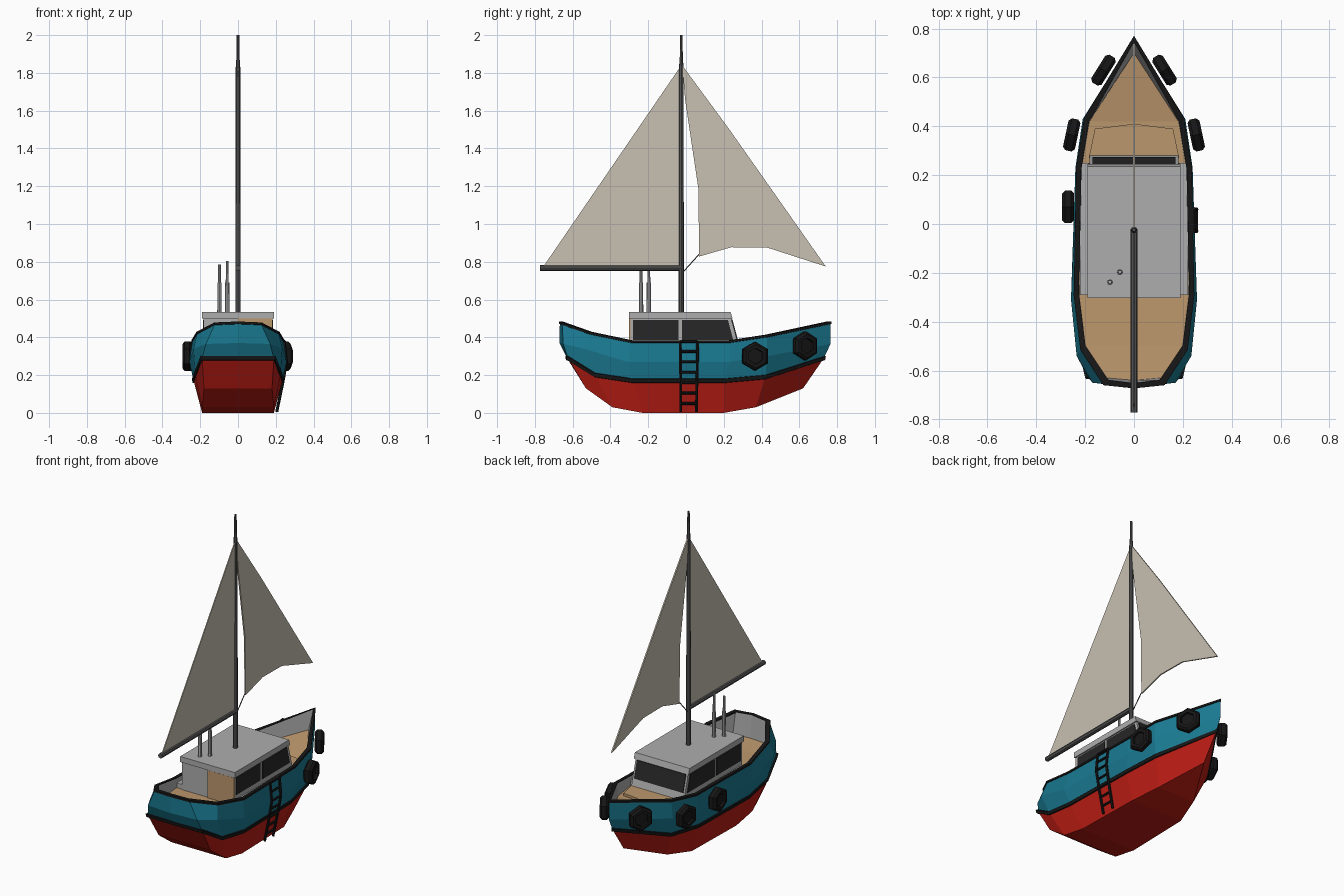
import bpy, bmesh, math
from mathutils import Vector, Matrix

if "Cube" in bpy.data.objects:
    bpy.data.objects.remove(bpy.data.objects["Cube"])


def mat(name, r, g, b):
    m = bpy.data.materials.new(name)
    m.diffuse_color = (r, g, b, 1)
    m.use_nodes = True
    m.node_tree.nodes["Principled BSDF"].inputs["Base Color"].default_value = m.diffuse_color
    return m


BLUE = mat("blue_paint", 0.01, 0.19, 0.28)
RED = mat("red_paint", 0.50, 0.012, 0.007)
BLACK = mat("black_rubber", 0.008, 0.008, 0.008)
TAN = mat("deck_wood", 0.50, 0.31, 0.15)
SAIL = mat("sail_cloth", 0.58, 0.53, 0.44)
GLASS = mat("dark_glass", 0.02, 0.02, 0.02)
DARK = mat("dark_spar", 0.09, 0.09, 0.09)
GREY = mat("light_grey", 0.42, 0.42, 0.42)


def mesh(name, verts, faces, m, fix=False):
    me = bpy.data.meshes.new(name)
    me.from_pydata([tuple(v) for v in verts], [], faces)
    if fix:
        bm = bmesh.new()
        bm.from_mesh(me)
        bmesh.ops.recalc_face_normals(bm, faces=bm.faces)
        bm.to_mesh(me)
        bm.free()
    me.materials.append(m)
    ob = bpy.data.objects.new(name, me)
    bpy.context.collection.objects.link(ob)
    return ob


def prism(name, pts, lo, hi, m, axis=0):
    """Extrude a 2D outline along axis 0 (pts are y,z) or axis 2 (pts are x,y)."""
    n = len(pts)
    put = (lambda p, t: (t, *p)) if axis == 0 else (lambda p, t: (*p, t))
    verts = [put(p, t) for t in (lo, hi) for p in pts]
    faces = [tuple(range(n)), tuple(range(n, 2 * n))]
    faces += [(i, (i + 1) % n, n + (i + 1) % n, n + i) for i in range(n)]
    return mesh(name, verts, faces, m, True)


def box(name, x, y, z, m):
    return prism(name, [(y[0], z[0]), (y[1], z[0]), (y[1], z[1]), (y[0], z[1])], x[0], x[1], m)


def rod(name, p, q, r1, r2, m, n=8):
    p, q = Vector(p), Vector(q)
    d = q - p
    me = bpy.data.meshes.new(name)
    bm = bmesh.new()
    M = Matrix.Translation((p + q) / 2) @ d.to_track_quat('Z', 'Y').to_matrix().to_4x4()
    bmesh.ops.create_cone(bm, cap_ends=True, segments=n, radius1=r1, radius2=r2, depth=d.length, matrix=M)
    bm.to_mesh(me)
    bm.free()
    me.materials.append(m)
    ob = bpy.data.objects.new(name, me)
    bpy.context.collection.objects.link(ob)
    return ob


# Hull lines: bow, five right-hand stations, stern centre; mirrored to a ring of 12
def ring(half):
    return half + [(-x, y, z) for x, y, z in reversed(half[1:-1])]


def shift(r, d, dz):
    return [(x + d * ((x > 0) - (x < 0)), y + d * y / 0.65, z + dz) for x, y, z in r]


def loft(name, rings, m, cap=None):
    n = 12
    verts = [v for r in rings for v in r]
    faces = [(k*n+i, k*n+n+i, k*n+n+(i+1) % n, k*n+(i+1) % n)
             for k in range(len(rings) - 1) for i in range(n)]
    return mesh(name, verts, faces + (cap or []), m)


CAP = [(0, 1, 11), (1, 2, 10, 11), (2, 3, 9, 10), (3, 4, 8, 9), (4, 5, 6, 7, 8)]
chine = ring([(0, .62, .13), (.13, .37, .03), (.18, .2, 0), (.19, -.23, 0),
              (.19, -.39, .03), (.18, -.53, .13), (0, -.53, .13)])
water = ring([(0, .73, .29), (.19, .42, .19), (.225, .2, .17), (.235, -.28, .17),
              (.225, -.48, .20), (.19, -.625, .29), (0, -.63, .29)])
belly = ring([(0, .765, .365), (.21, .43, .30), (.24, .23, .27), (.258, -.31, .27),
              (.235, -.54, .34), (.17, -.65, .365), (0, -.67, .37)])
sheer = ring([(0, .765, .48), (.20, .43, .41), (.232, .23, .38), (.242, -.29, .38),
              (.215, -.51, .425), (.12, -.655, .475), (0, -.668, .48)])
inner = shift(sheer, -.016, 0)
deck = ring([(0, .70, .37), (.182, .42, .33), (.214, .23, .325), (.224, -.29, .325),
             (.198, -.50, .33), (.115, -.63, .34), (0, -.64, .34)])

loft("lower_hull", [chine, water], RED, CAP)
loft("upper_hull", [water, belly, sheer], BLUE)
loft("bulwark_lining", [inner, deck], GREY)
mesh("deck", deck, [tuple(reversed(f)) for f in CAP], TAN)
loft("waterline_band", [shift(water, 0, -.012), shift(water, .006, -.01),
                        shift(water, .009, .01), shift(water, 0, .012)], BLACK)
loft("rail", [shift(sheer, 0, -.01), shift(sheer, .005, -.008), shift(sheer, .005, .004),
              shift(inner, 0, .004), shift(inner, 0, -.006)], BLACK)

# Foredeck step and side decks
prism("foredeck_step", [(-.185, .27), (.185, .27), (.16, .39), (0, .41), (-.16, .39)], .32, .345, TAN, 2)
for s, side in ((1, "right"), (-1, "left")):
    box(side + "_side_deck", sorted((s * .17, s * .222)), (-.29, .25), (.31, .355), GREY)

# Cabin with roof, windows and door
slope = lambda z: .23 + (.535 - z) / .205 * .055
prism("cabin", [(-.295, .32), (-.295, .51), (slope(.51), .51), (slope(.32), .32)], -.182, .182, GREY)
prism("cabin_roof", [(-.303, .5), (-.303, .535), (.236, .535), (.246, .5)], -.19, .19, GREY)
prism("rear_side_windows", [(-.28, .385), (-.28, .492), (-.04, .492), (-.04, .385)], -.186, .186, GLASS)
prism("fore_side_windows", [(-.02, .385), (-.02, .492), (.222, .492), (.25, .385)], -.186, .186, GLASS)
prism("windscreen", [(slope(.39) - .02, .39), (slope(.39) + .005, .39),
                     (slope(.495) + .005, .495), (slope(.495) - .02, .495)], -.17, .17, GLASS)
box("cabin_door", (0, .182), (-.302, -.29), (.32, .499), TAN)

# Mast, boom and exhaust pipes
rod("mast", (0, -.025, .52), (0, -.025, 1.83), .014, .012, DARK)
rod("mast_taper", (0, -.025, 1.83), (0, -.025, 1.9), .012, .007, DARK)
rod("mast_tip", (0, -.025, 1.89), (0, -.025, 2.0), .008, .007, DARK)
rod("boom", (0, -.772, .767), (0, -.02, .767), .015, .015, DARK)
for i, (x, y, top) in enumerate([(-.057, -.197, .805), (-.098, -.238, .785)]):
    rod(f"exhaust_{i}_base", (x, y, .52), (x, y, .69), .012, .011, GREY)
    rod(f"exhaust_{i}_top", (x, y, .69), (x, y, top), .008, .007, GREY)

# Sails and the line holding the jib
prism("main_sail", [(-.755, .775), (-.025, .775), (-.025, 1.84)], -.003, .003, SAIL)
prism("jib", [(-.02, 1.84), (.23, 1.5), (.74, .775), (.43, .875), (.24, .877),
              (.07, .828), (.065, 1.19), (-.005, 1.66)], -.004, .004, SAIL)
rod("jib_line", (0, .07, .84), (0, -.02, .74), .003, .003, DARK, 5)


# Hexagonal tyre fenders with a recessed centre
def tyre(name, loc, angle, r=.077):
    me = bpy.data.meshes.new(name)
    bm = bmesh.new()
    bmesh.ops.create_cone(bm, cap_ends=True, segments=6, radius1=r, radius2=r, depth=.026)
    for f in [f for f in bm.faces if abs(f.normal.z) > .9]:
        up = f.normal.copy()
        bmesh.ops.inset_individual(bm, faces=[f], thickness=.014, depth=.012)
        bmesh.ops.inset_individual(bm, faces=[f], thickness=.02, depth=0)
        bmesh.ops.inset_individual(bm, faces=[f], thickness=.002, depth=-.014)
    bm.transform(Matrix.Translation(loc) @ Matrix.Rotation(angle, 4, 'Z')
                 @ Matrix.Rotation(math.pi / 2, 4, 'Y') @ Matrix.Rotation(math.pi / 2, 4, 'Z'))
    bm.to_mesh(me)
    bm.free()
    me.materials.append(BLACK)
    bpy.context.collection.objects.link(bpy.data.objects.new(name, me))


for s, side in ((1, "right"), (-1, "left")):
    tyre(side + "_bow_tyre", (s * .125, .63, .355), s * math.radians(32))
    tyre(side + "_fore_tyre", (s * .255, .365, .30), s * math.radians(12))
tyre("left_mid_tyre", (-.27, .07, .30), 0)

# Boarding ladder following the right side of the hull
path = [(.205, .005), (.238, .165), (.256, .27), (.245, .38)]


def side_x(z):
    for (xa, za), (xb, zb) in zip(path, path[1:]):
        if z <= zb:
            return xa + (xb - xa) * (z - za) / (zb - za)
    return path[-1][0]


for y0, y1, n in ((-.027, -.03, "rear"), (.055, .062, "fore")):
    for i, ((xa, za), (xb, zb)) in enumerate(zip(path, path[1:])):
        f = lambda z: y0 + (y1 - y0) * z / .38
        rod(f"ladder_{n}_rail_{i}", (xa, f(za), za), (xb, f(zb), zb), .008, .008, BLACK, 6)
for i in range(7):
    z = .05 + i * .055
    rod(f"ladder_rung_{i}", (side_x(z), -.03, z), (side_x(z), .06, z), .007, .007, BLACK, 6)
